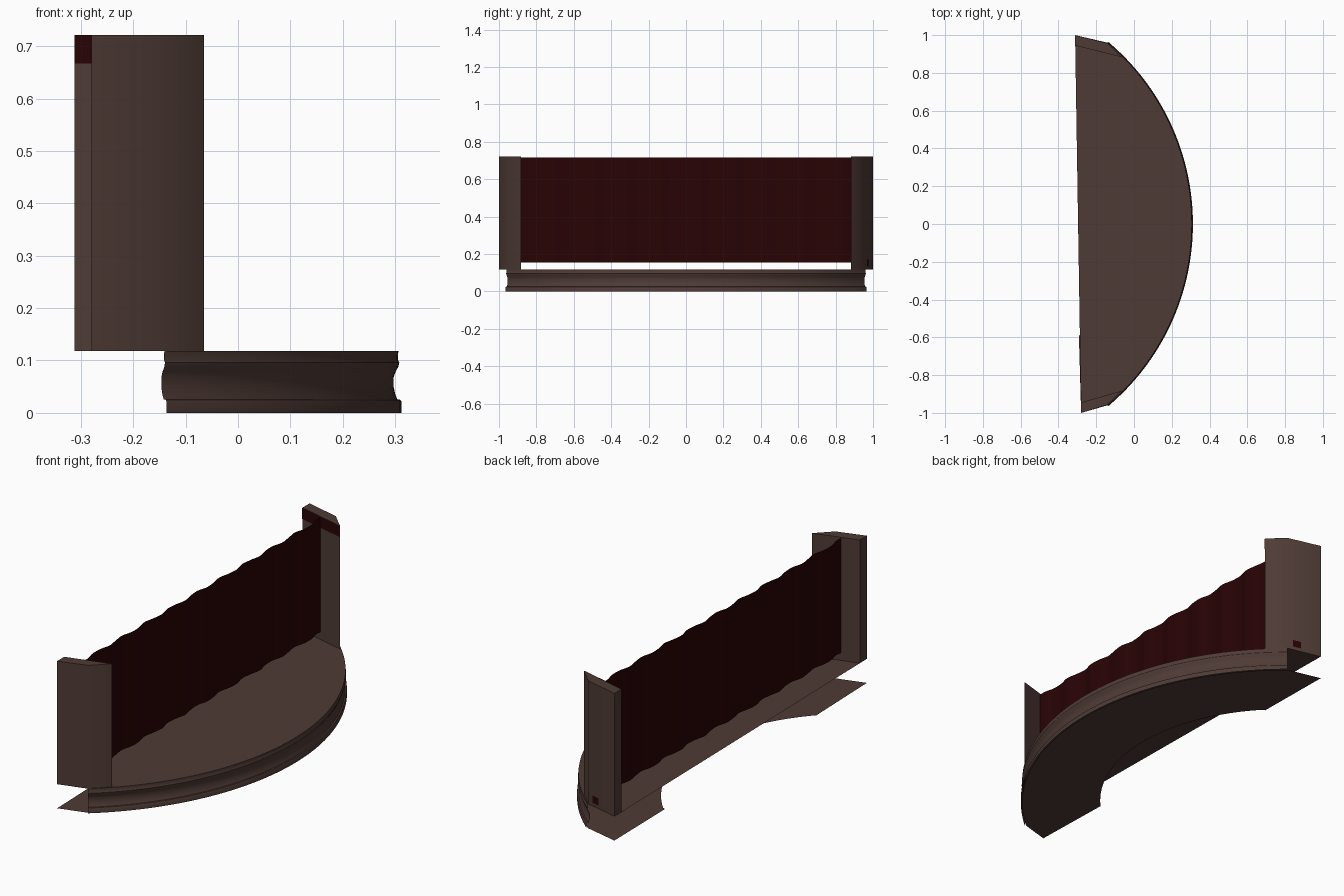
import bpy, math
from mathutils import Vector

if "Cube" in bpy.data.objects:
    bpy.data.objects.remove(bpy.data.objects["Cube"])

CX, ANG = -0.949, math.radians(49.9)    # centre and half angle of the curved front
DECK = 0.118                            # stage height


def material(name, rgb):
    m = bpy.data.materials.new(name)
    m.diffuse_color = (*rgb, 1)
    m.use_nodes = True
    m.node_tree.nodes["Principled BSDF"].inputs["Base Color"].default_value = m.diffuse_color
    return m


wood = material("dark_brown_wood", (0.078, 0.044, 0.036))
red = material("dark_red_cloth", (0.022, 0.001, 0.0015))


def make(name, verts, faces, mat, smooth=False):
    me = bpy.data.meshes.new(name)
    me.from_pydata(verts, [], faces)
    me.materials.append(mat)
    ob = bpy.data.objects.new(name, me)
    bpy.context.collection.objects.link(ob)
    if smooth:
        bpy.context.view_layer.objects.active = ob
        ob.select_set(True)
        bpy.ops.object.shade_smooth_by_angle(angle=math.radians(35))
        ob.select_set(False)
    return ob


def back_x(y):                          # back edge is slightly skewed
    return -0.296 - 0.016 * y


def arc(radius, ang, n, cx=CX):
    return [(cx + radius * math.cos(t), radius * math.sin(t))
            for t in (-ang + 2 * ang * i / n for i in range(n + 1))]


def grid_faces(rows, cols):
    return [(r * cols + c, r * cols + c + 1, (r + 1) * cols + c + 1, (r + 1) * cols + c)
            for r in range(rows - 1) for c in range(cols - 1)]


# stage floor
N = 64
outer = [(back_x(-1), -1)] + arc(0.306 - CX, ANG, N) + [(back_x(1), 1)]
make("stage_floor", [(x, y, DECK) for x, y in outer], [tuple(range(len(outer)))], wood)

# base plate: same outline with a round cut-out at the back
inner = ([(back_x(-0.6), -0.6)] + arc(0.862, math.radians(43.5), N, -0.917)
         + [(back_x(0.6), 0.6)])
make("base_plate", [(x, y, 0) for x, y in inner + outer], grid_faces(2, len(outer)), wood)

# curved front moulding, a profile swept along the arc
profile = [(0.312, 0), (0.312, 0.022), (0.310, 0.025), (0.304, 0.026), (0.300, 0.036),
           (0.297, 0.05), (0.297, 0.068), (0.301, 0.079), (0.306, 0.088), (0.308, 0.096),
           (0.305, 0.102), (0.306, DECK)]
verts = [(x, y, z) for px, z in profile for x, y in arc(px - CX, ANG, N)]
make("front_moulding", verts, grid_faces(len(profile), N + 1), wood, True)

# side pillars
for side, label in ((-1, "near"), (1, "far")):
    poly = [(back_x(side), side), (-0.14, side * 0.957), (-0.065, side * 0.883),
            (back_x(side), side * 0.945)]
    if side > 0:
        poly.reverse()
    v = [(x, y, z) for z in (DECK, 0.721) for x, y in poly]
    f = [(3, 2, 1, 0), (4, 5, 6, 7)] + [(i, (i + 1) % 4, (i + 1) % 4 + 4, i + 4) for i in range(4)]
    make(label + "_pillar", v, f, wood, True)


def plate(name, p, q, z0, z1, n):       # thin upright plate just off a pillar face
    off = Vector(n).normalized() * 0.002
    make(name, [(a[0] + off.x, a[1] + off.y, z) for a, z in
                ((p, z0), (q, z0), (q, z1), (p, z1))], [(0, 1, 2, 3)], red)


# red trim on the far pillar
plate("pillar_top_trim", (-0.312, 0.945), (-0.065, 0.883), 0.667, 0.721, (-0.24, -1))
plate("pillar_mark", (-0.17, 0.9646), (-0.21, 0.9745), 0.135, 0.17, (0.25, 1))

# wavy curtain spanning the pillars
M = 144
verts = []
for z in (0.155, 0.715):
    for i in range(M + 1):
        y = -0.922 + 1.84 * i / M
        w = 2 * math.pi * y / 0.19
        verts.append((-0.194 + 0.006 * y + 0.007 * math.sin(w) + 0.001 * math.sin(2.3 * w), y, z))
make("curtain", verts, grid_faces(2, M + 1), red, True)
